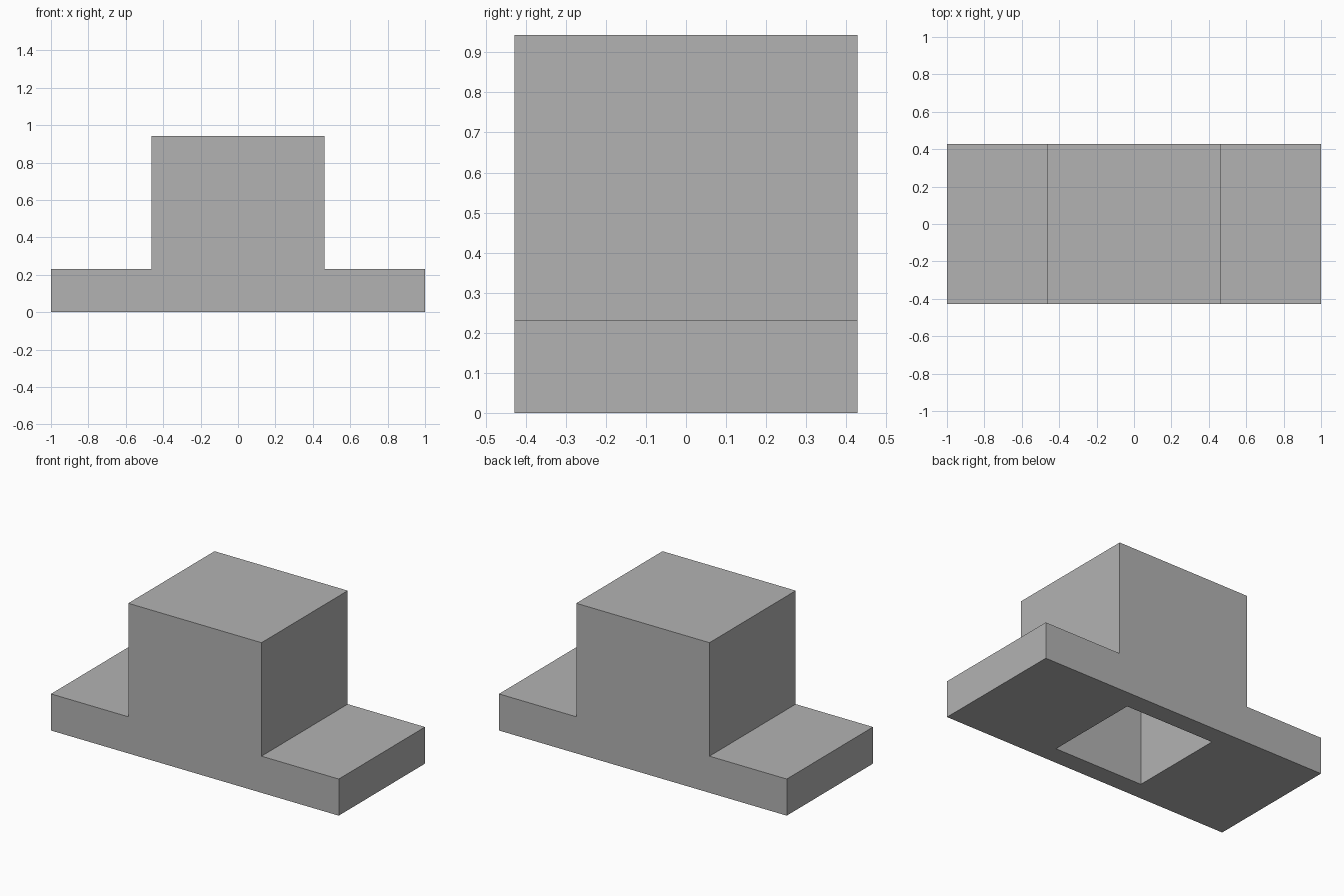
import bpy
import bmesh
from mathutils import Vector

cube = bpy.data.objects.get("Cube")
if cube:
    bpy.data.objects.remove(cube, do_unlink=True)

# Overall sizes
HALF_LENGTH, HALF_DEPTH, HALF_TOWER = 1.0, 0.428, 0.463
FLANGE_TOP, TOWER_TOP = 0.23, 0.943
POCKET, POCKET_TOP = 0.308, 0.79

grey = bpy.data.materials.new("plain grey")
grey.use_nodes = True
colour = (0.45, 0.45, 0.45, 1.0)
grey.diffuse_color = colour
grey.node_tree.nodes["Principled BSDF"].inputs["Base Color"].default_value = colour


def extrude_profile(name, points, half_depth):
    """Extrude an x-z outline symmetrically along y."""
    bm = bmesh.new()
    face = bm.faces.new([bm.verts.new((x, -half_depth, z)) for x, z in points])
    result = bmesh.ops.extrude_face_region(bm, geom=[face])
    verts = [v for v in result["geom"] if isinstance(v, bmesh.types.BMVert)]
    bmesh.ops.translate(bm, verts=verts, vec=Vector((0, 2 * half_depth, 0)))
    bmesh.ops.recalc_face_normals(bm, faces=bm.faces)
    mesh = bpy.data.meshes.new(name)
    bm.to_mesh(mesh)
    bm.free()
    mesh.materials.append(grey)
    obj = bpy.data.objects.new(name, mesh)
    bpy.context.collection.objects.link(obj)
    return obj


# Flanged block: half outline mirrored into a stepped profile
half = [(HALF_LENGTH, 0), (HALF_LENGTH, FLANGE_TOP),
        (HALF_TOWER, FLANGE_TOP), (HALF_TOWER, TOWER_TOP)]
outline = half + [(-x, z) for x, z in reversed(half)]
block = extrude_profile("flanged_block", outline, HALF_DEPTH)

# Square blind pocket in the underside
pocket = [(-POCKET, -0.1), (POCKET, -0.1), (POCKET, POCKET_TOP), (-POCKET, POCKET_TOP)]
cutter = extrude_profile("pocket_cutter", pocket, POCKET)
cutter.hide_render = True
cutter.hide_viewport = True
cutter.display_type = 'WIRE'

cut = block.modifiers.new("pocket", 'BOOLEAN')
cut.operation = 'DIFFERENCE'
cut.solver = 'EXACT'
cut.object = cutter
